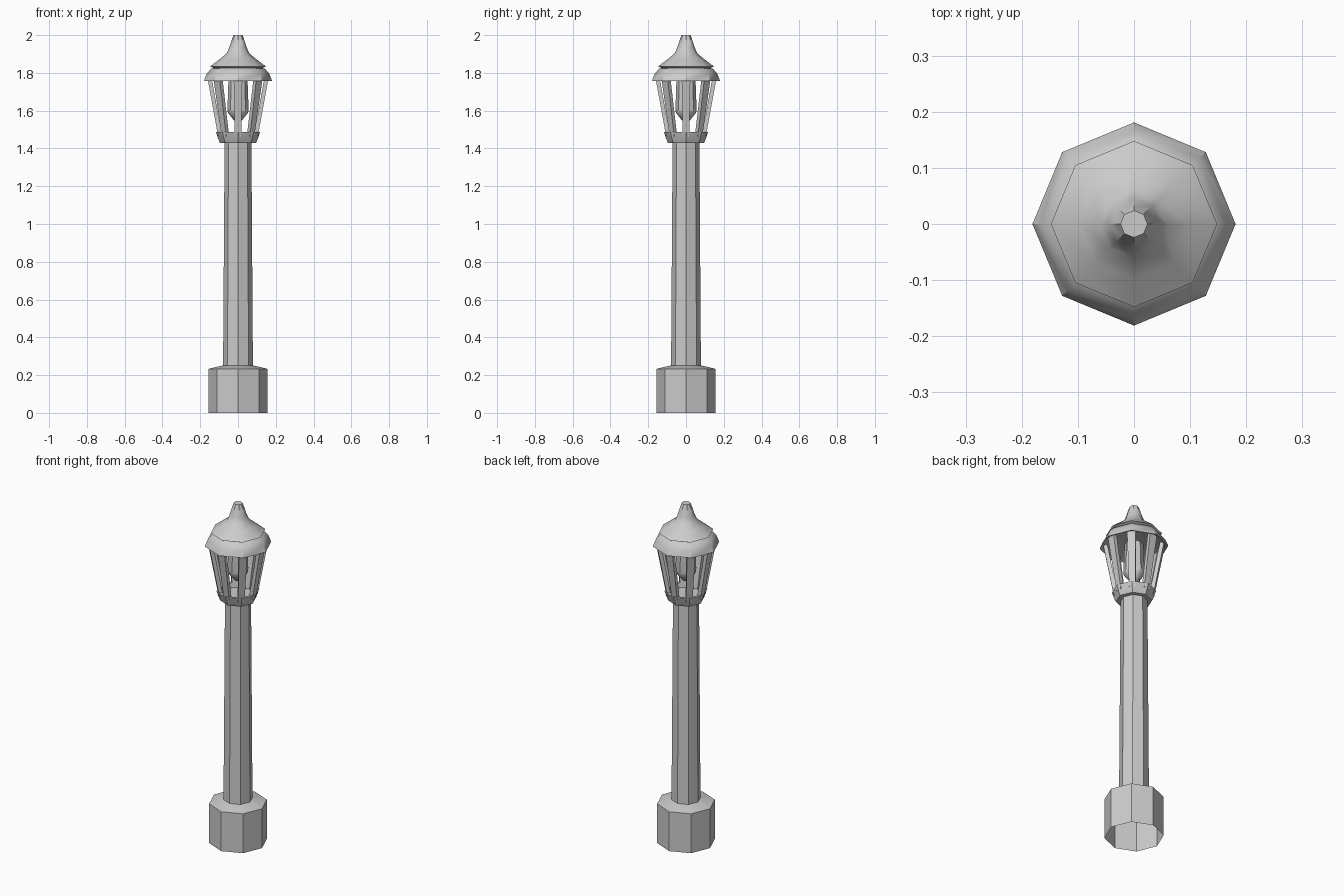
import bpy, bmesh
from math import cos, sin, pi, radians

if "Cube" in bpy.data.objects:
    bpy.data.objects.remove(bpy.data.objects["Cube"])

SIDES = 8


def finish(name, bm, angle=42):
    mesh = bpy.data.meshes.new(name)
    bm.to_mesh(mesh)
    bm.free()
    ob = bpy.data.objects.new(name, mesh)
    bpy.context.collection.objects.link(ob)
    bpy.ops.object.select_all(action='DESELECT')
    ob.select_set(True)
    bpy.context.view_layer.objects.active = ob
    if angle:
        bpy.ops.object.shade_smooth_by_angle(angle=radians(angle))
    return ob


def lathe(name, profile, angle=42):
    """Octagonal turned part; profile is (radius, z) from underside to top."""
    bm = bmesh.new()
    rings = [[bm.verts.new((r * cos(2 * pi * i / SIDES), r * sin(2 * pi * i / SIDES), z))
              for i in range(SIDES)] for r, z in profile]
    for a, b in zip(rings, rings[1:]):
        for i in range(SIDES):
            j = (i + 1) % SIDES
            bm.faces.new((a[i], a[j], b[j], b[i]))
    bmesh.ops.remove_doubles(bm, verts=bm.verts[:], dist=1e-5)
    return finish(name, bm, angle)


# Plinth, open underneath, with a shallow sloping top
lathe("base", [(0.157, 0), (0.157, 0.233), (0.078, 0.252)])

# Tapered post
lathe("post", [(0.079, 0.245), (0.071, 1.435)])

# Flared collar holding the lantern, recessed on top
lathe("lantern_collar", [(0.068, 1.43), (0.095, 1.43), (0.10, 1.438), (0.117, 1.487),
                         (0.102, 1.487), (0.092, 1.46), (0, 1.46)], 30)

# Lamp hanging inside the lantern
lathe("lamp", [(0, 1.54), (0.02, 1.547), (0.054, 1.59), (0.056, 1.61), (0.05, 1.78)])

# Lower roof tier with its underside
lathe("lower_roof", [(0, 1.775), (0.15, 1.77), (0.181, 1.757), (0.166, 1.795),
                     (0.143, 1.822), (0.128, 1.826)])

# Upper roof tier sweeping up to the finial
lathe("upper_roof", [(0.128, 1.825), (0.148, 1.834), (0.098, 1.872), (0.06, 1.903),
                     (0.046, 1.935), (0.03, 1.985), (0.024, 2.0), (0, 2.0)])

# Eight slanting bars at the corners of the lantern
bm = bmesh.new()
for k in range(SIDES):
    a = 2 * pi * k / SIDES
    cube = bmesh.ops.create_cube(bm, size=1)["verts"]
    for v in cube:
        top = v.co.z > 0
        r = (0.150 if top else 0.094) + v.co.x * 0.022
        w = v.co.y * (0.046 if top else 0.034)
        v.co = (r * cos(a) - w * sin(a), r * sin(a) + w * cos(a), 1.77 if top else 1.462)
finish("lantern_bars", bm, 0)
